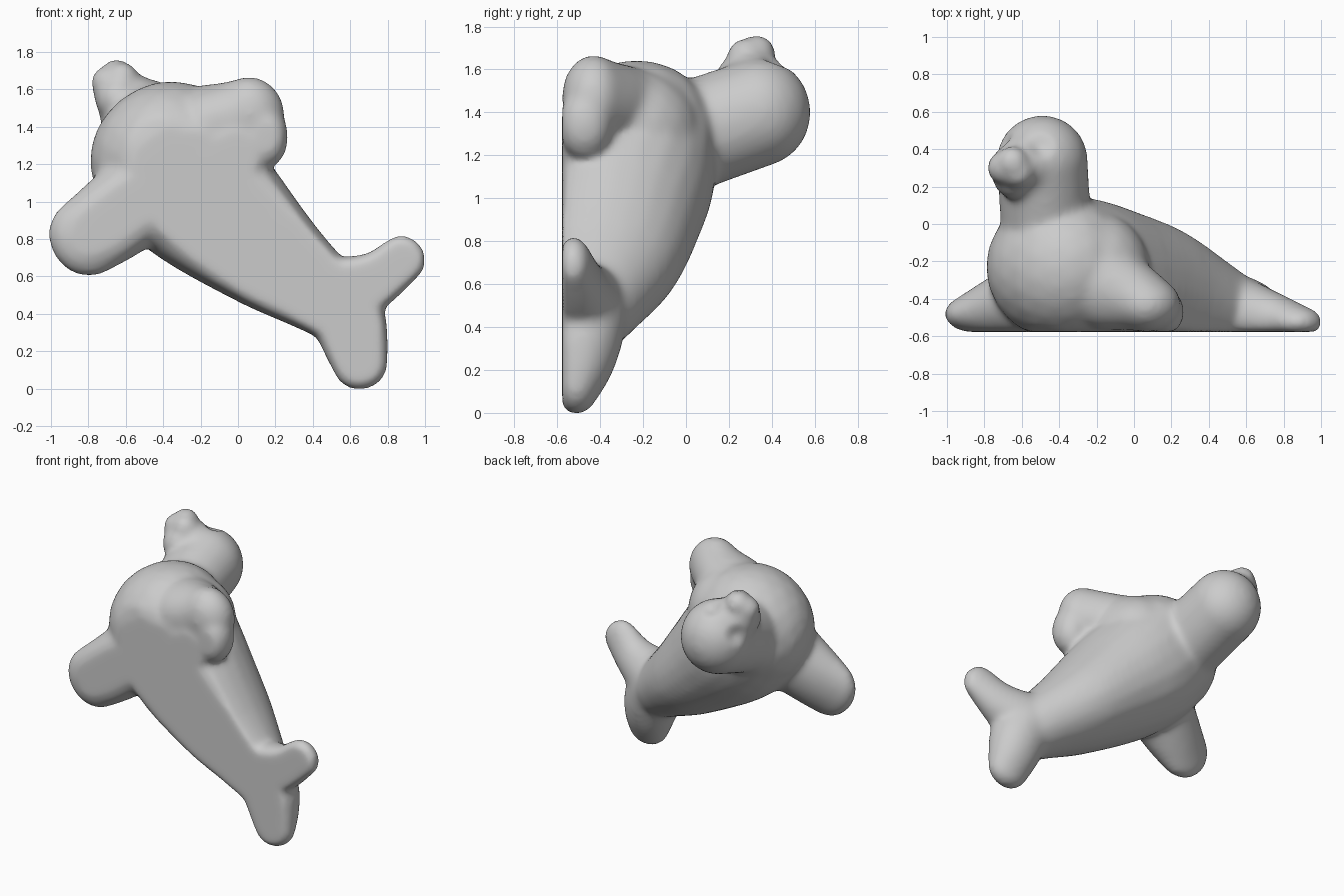
import bpy, bmesh
from mathutils import Vector, Matrix

old = bpy.data.objects.get("Cube")
if old:
    bpy.data.objects.remove(old, do_unlink=True)

FLOOR = -0.577

mat = bpy.data.materials.new("soft grey")
mat.use_nodes = True
grey = (0.6, 0.6, 0.6, 1)
mat.diffuse_color = grey
mat.node_tree.nodes["Principled BSDF"].inputs["Base Color"].default_value = grey

bm = bmesh.new()


def blob(centre, radii, direction=(1, 0, 0)):
    """Ellipsoid, first radius along a direction in the belly plane, flat at the belly."""
    d = Vector((direction[0], 0, direction[2])).normalized()
    rot = Matrix(((d.x, 0, -d.z), (0, 1, 0), (d.z, 0, d.x))).to_4x4()
    m = Matrix.Translation(centre) @ rot @ Matrix.Diagonal((*radii, 1))
    ball = bmesh.ops.create_icosphere(bm, subdivisions=3, radius=1, matrix=m)
    for v in ball["verts"]:
        v.co.y = max(v.co.y, FLOOR)


def limb(stations, steps=7):
    """Smooth run of ellipsoids through (x, z, width, mid height, half height)."""
    pts = [Vector(s) for s in stations]
    pts = [2 * pts[0] - pts[1]] + pts + [2 * pts[-1] - pts[-2]]
    for p, a, b, q in zip(pts, pts[1:], pts[2:], pts[3:]):
        for i in range(steps + 1):
            t = i / steps
            x, z, w, y, h = (a + (b - p) * (t / 2)
                             + (2 * p - 5 * a + 4 * b - q) * (t * t / 2)
                             + (3 * a - p - 3 * b + q) * (t ** 3 / 2))
            blob((x, y, z), (w * 0.9, h, w), (b[0] - a[0], 0, b[1] - a[1]))


# Body from chest to tail root
limb([(-0.395, 1.27, 0.415, -0.23, 0.39),
      (-0.27, 1.12, 0.415, -0.27, 0.41),
      (-0.12, 0.975, 0.385, -0.33, 0.425),
      (0.16, 0.73, 0.30, -0.39, 0.38),
      (0.40, 0.55, 0.23, -0.44, 0.27),
      (0.51, 0.475, 0.205, -0.47, 0.22),
      (0.60, 0.43, 0.18, -0.48, 0.165)])

# Shoulder and armpit on the left side
blob((-0.21, -0.26, 1.32), (0.30, 0.33, 0.30))
blob((-0.02, -0.45, 1.27), (0.19, 0.19, 0.18))

# Tail flukes
limb([(0.55, 0.47, 0.20, -0.47, 0.20),
      (0.60, 0.36, 0.195, -0.48, 0.185),
      (0.63, 0.25, 0.175, -0.49, 0.155),
      (0.655, 0.14, 0.148, -0.51, 0.105)])
limb([(0.56, 0.52, 0.20, -0.47, 0.19),
      (0.74, 0.60, 0.15, -0.50, 0.135),
      (0.885, 0.712, 0.13, -0.525, 0.085)])

# Front flippers
limb([(-0.54, 1.02, 0.25, -0.40, 0.22),
      (-0.70, 0.90, 0.23, -0.45, 0.165),
      (-0.815, 0.82, 0.215, -0.48, 0.11)])
limb([(-0.16, 1.43, 0.21, -0.32, 0.25),
      (-0.02, 1.46, 0.20, -0.38, 0.19),
      (0.07, 1.485, 0.20, -0.43, 0.15)])
blob((0.15, -0.47, 1.36), (0.12, 0.13, 0.17))

# Neck and head
for i in range(9):
    t = i / 8
    blob((-0.47 - 0.02 * t, -0.02 + 0.36 * t, 1.29 + 0.125 * t),
         (0.245, 0.20 + 0.043 * t, 0.265 - 0.01 * t))

# Muzzle, cheeks and nose
blob((-0.57, 0.32, 1.52), (0.18, 0.17, 0.18))
blob((-0.635, 0.26, 1.56), (0.125, 0.13, 0.125))
blob((-0.63, 0.30, 1.59), (0.145, 0.13, 0.14))
for x, y, z, r in [(-0.695, 0.30, 1.65, 0.092), (-0.62, 0.28, 1.67, 0.092),
                   (-0.65, 0.33, 1.69, 0.088)]:
    blob((x, y, z), (r, r, r))

raw = bpy.data.meshes.new("seal_parts")
bm.to_mesh(raw)
bm.free()
seal = bpy.data.objects.new("seal", raw)
bpy.context.scene.collection.objects.link(seal)

# Fuse the parts into one soft skin
fuse = seal.modifiers.new("fuse", "REMESH")
fuse.mode = "VOXEL"
fuse.voxel_size = 0.018
soft = seal.modifiers.new("soften", "SMOOTH")
soft.factor = 0.5
soft.iterations = 20
bpy.context.view_layer.update()
graph = bpy.context.evaluated_depsgraph_get()
skin = bpy.data.meshes.new_from_object(seal.evaluated_get(graph))
seal.modifiers.clear()
seal.data = skin
skin.name = "seal"
bpy.data.meshes.remove(raw)

bm = bmesh.new()
bm.from_mesh(skin)
bm.normal_update()

# Shallow eye sockets beside the muzzle
for socket in (Vector((-0.50, 0.41, 1.63)), Vector((-0.69, 0.42, 1.51))):
    for v in bm.verts:
        f = 1 - (v.co - socket).length / 0.09
        if f > 0:
            v.co -= v.normal * 0.025 * f * f * (3 - 2 * f)

# Stand it on the ground
lowest = min(v.co.z for v in bm.verts)
bmesh.ops.translate(bm, verts=bm.verts[:], vec=(0, 0, -lowest))
bm.to_mesh(skin)
bm.free()

skin.materials.clear()
skin.materials.append(mat)
bpy.context.view_layer.objects.active = seal
seal.select_set(True)
bpy.ops.object.shade_smooth_by_angle(angle=1.0)
